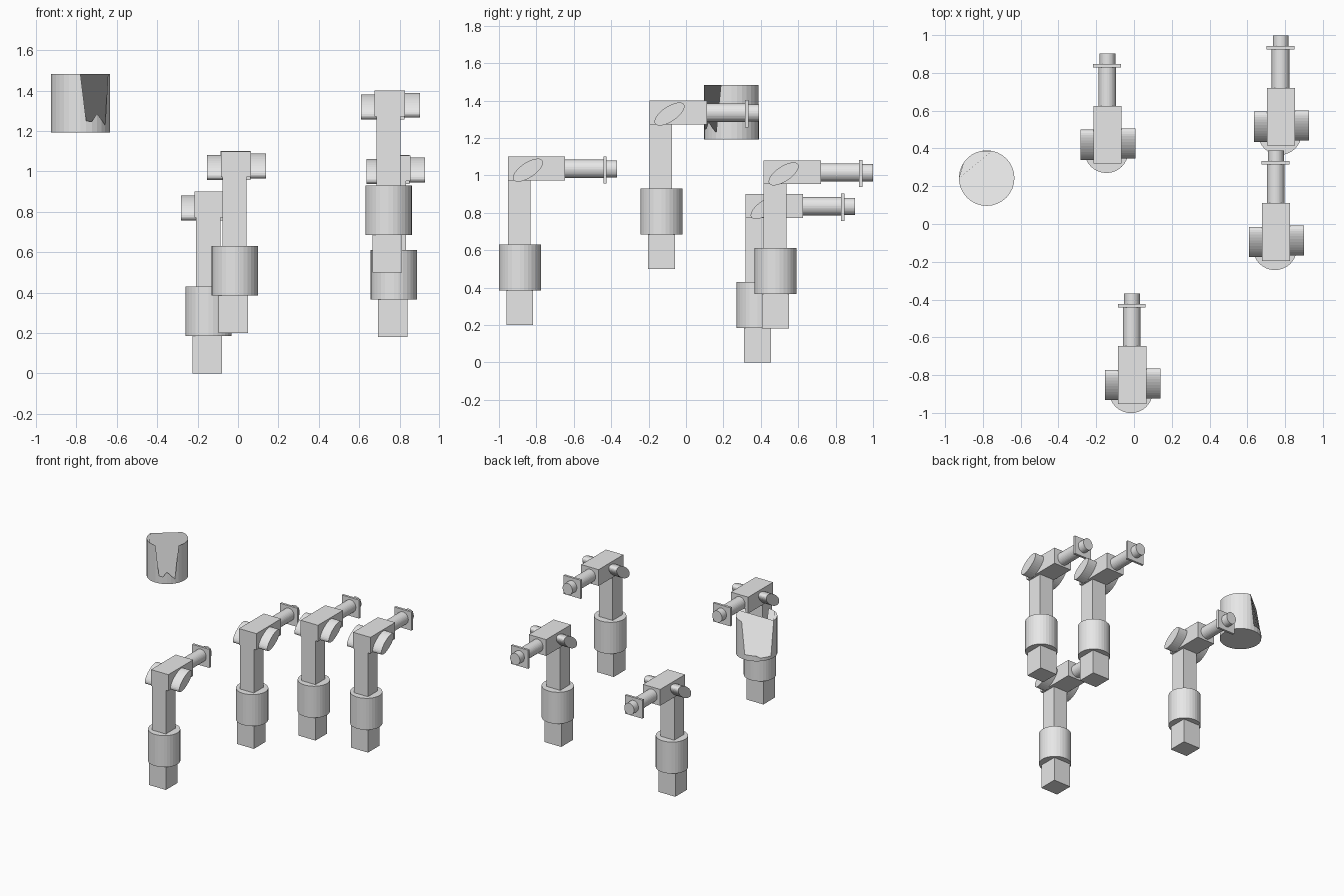
import bpy
import bmesh
import math
from mathutils import Matrix

cube = bpy.data.objects.get("Cube")
if cube:
    bpy.data.objects.remove(cube, do_unlink=True)

grey = bpy.data.materials.new("light_grey")
grey.use_nodes = True
grey.diffuse_color = (0.8, 0.8, 0.8, 1)
grey.node_tree.nodes["Principled BSDF"].inputs["Base Color"].default_value = (0.8, 0.8, 0.8, 1)


def finish(name, bm):
    mesh = bpy.data.meshes.new(name)
    bm.to_mesh(mesh)
    bm.free()
    mesh.materials.append(grey)
    return mesh


def box(name, lo, hi):
    """Box between two opposite corners."""
    bm = bmesh.new()
    centre = [(a + b) / 2 for a, b in zip(lo, hi)]
    size = [b - a for a, b in zip(lo, hi)]
    m = Matrix.Translation(centre) @ Matrix.Diagonal((*size, 1))
    bmesh.ops.create_cube(bm, size=1, matrix=m)
    return finish(name, bm)


def cylinder(name, centre, length, axis="Z", radii=(1, 1), tilt=0):
    """Cylinder along an axis; radii are its two cross-section half-widths."""
    turn = {"X": Matrix.Rotation(math.pi / 2, 4, "Y"),
            "Y": Matrix.Rotation(math.pi / 2, 4, "X"),
            "Z": Matrix.Identity(4)}[axis]
    scale = {"X": (1, radii[0], radii[1], 1),
             "Y": (radii[0], 1, radii[1], 1),
             "Z": (radii[0], radii[1], 1, 1)}[axis]
    m = (Matrix.Translation(centre) @ Matrix.Rotation(tilt, 4, "X")
         @ Matrix.Diagonal(scale) @ turn)
    bm = bmesh.new()
    bmesh.ops.create_cone(bm, cap_ends=True, segments=32, radius1=1, radius2=1,
                          depth=length, matrix=m)
    return finish(name, bm)


# Parts of one arm, relative to the centre of its drum at ground level
TILT = math.radians(34)
parts = [
    box("base_post", (-0.08, -0.073, 0), (0.066, 0.071, 0.2)),
    cylinder("drum", (0, 0, 0.308), 0.246, "Z", (0.115, 0.113)),
    box("upper_post", (-0.061, -0.064, 0.42), (0.059, 0.057, 0.78)),
    box("head_block", (-0.069, -0.064, 0.773), (0.081, 0.242, 0.9)),
    cylinder("right_knob", (-0.099, 0.036, 0.819), 0.075, "X", (0.093, 0.04), TILT),
    cylinder("left_knob", (0.115, 0.043, 0.828), 0.08, "X", (0.093, 0.04), TILT),
    cylinder("barrel", (0.004, 0.342, 0.835), 0.22, "Y", (0.047, 0.049)),
    box("flange", (-0.07, 0.446, 0.757), (0.078, 0.464, 0.902)),
    cylinder("barrel_tip", (0.005, 0.487, 0.834), 0.066, "Y", (0.042, 0.046)),
]

# Four arms at different places and heights
ARMS = [(-0.016, -0.888, 0.2), (-0.146, 0.383, 0.0),
        (0.772, 0.479, 0.18), (0.746, -0.131, 0.5)]
for number, place in enumerate(ARMS, 1):
    for mesh in parts:
        obj = bpy.data.objects.new(f"arm_{number}_{mesh.name}", mesh)
        obj.location = place
        bpy.context.collection.objects.link(obj)

# Notched floating cylinder: some rim points are pulled down on two sides
bpy.ops.mesh.primitive_cylinder_add(vertices=32, radius=0.147, depth=0.29,
                                    location=(-0.78, 0.243, 1.338))
can = bpy.context.object
can.name = "notched_cylinder"
can.data.materials.append(grey)
# Rim step (of 11.25 degrees, counted from +x) : height
low_rim = {-7: 1.25, -6: 1.247, -5: 1.287, -4: 1.257, -3: 1.228}
low_rim.update({step: 1.235 for step in range(8, 12)})
low_rim.update({step: 1.218 for step in range(12, 16)})
for v in can.data.vertices:
    step = round(math.degrees(math.atan2(v.co.y, v.co.x)) / 11.25)
    if v.co.z > 0 and step in low_rim:
        v.co.z = low_rim[step] - 1.338
can.data.update()
